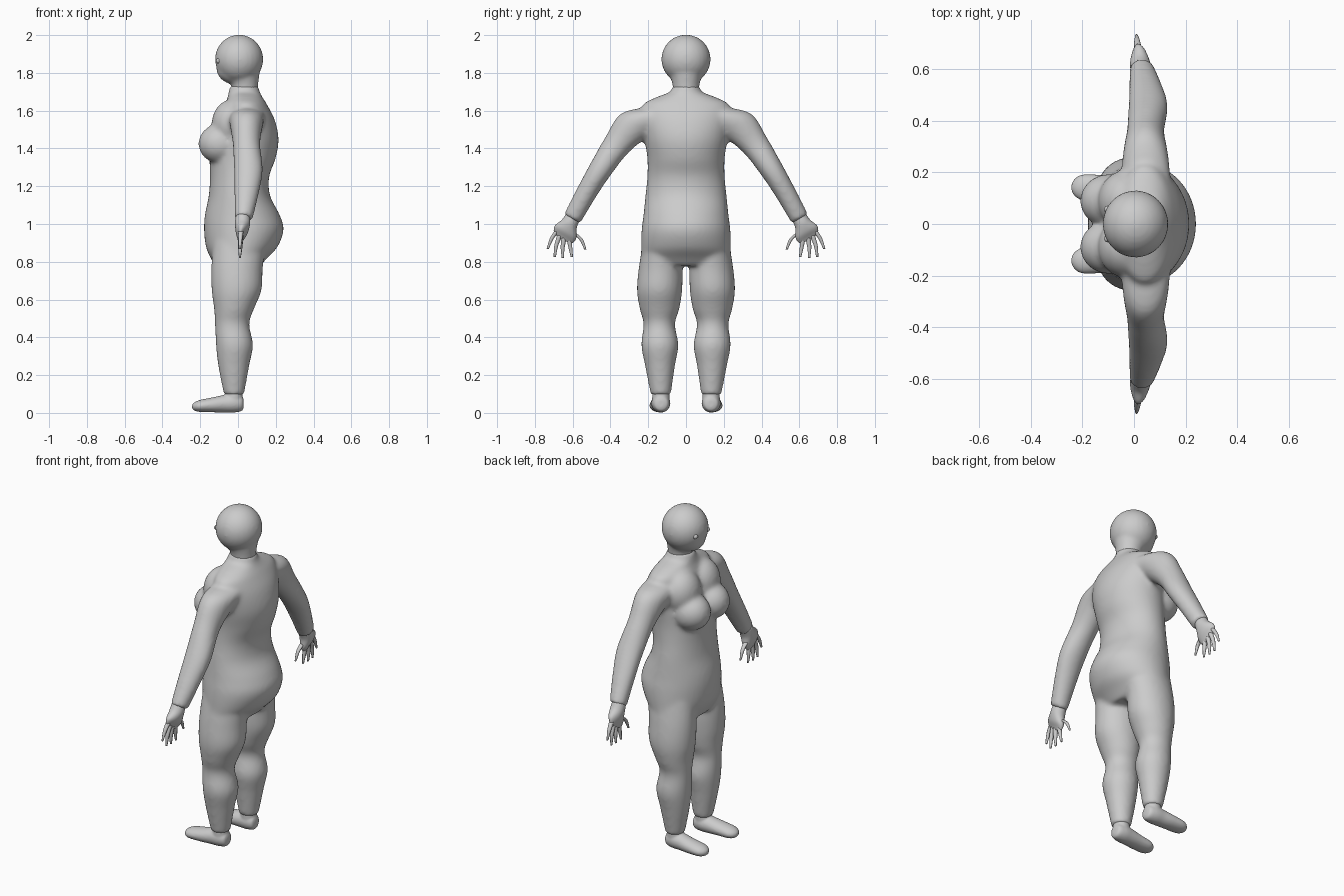
import bpy, bmesh
from math import sin, cos, tau
from mathutils import Vector


def spline(points, steps):
    """Catmull-Rom through the stations (centre x,y,z and two radii)."""
    out = []
    n = len(points)
    for i in range(n - 1):
        a, b, c, d = (points[max(0, min(n - 1, k))] for k in (i - 1, i, i + 1, i + 2))
        for s in range(steps):
            t = s / steps
            out.append([0.5 * (2 * q + (r - p) * t + (2 * p - 5 * q + 4 * r - w) * t * t
                               + (3 * q - p - 3 * r + w) * t ** 3)
                        for p, q, r, w in zip(a, b, c, d)])
    out.append(list(points[-1]))
    return out


def loft(bm, stations, u, v, side=1, sides=24, steps=5):
    """Elliptical tube through stations; side=-1 mirrors it across y."""
    u, v = Vector(u).normalized(), Vector(v).normalized()
    rings = []
    for x, y, z, ru, rv in spline(stations, steps):
        ring = []
        for k in range(sides):
            p = Vector((x, y, z)) + u * ru * cos(tau * k / sides) + v * rv * sin(tau * k / sides)
            p.y *= side
            ring.append(bm.verts.new(p))
        rings.append(ring)
    for a, b in zip(rings, rings[1:]):
        for k in range(sides):
            j = (k + 1) % sides
            bm.faces.new((a[k], a[j], b[j], b[k]))
    bm.faces.new(rings[0])
    bm.faces.new(rings[-1])


def ball(bm, centre, radii):
    made = bmesh.ops.create_uvsphere(bm, u_segments=24, v_segments=16, radius=1)
    for w in made["verts"]:
        w.co = Vector(centre) + Vector(a * b for a, b in zip(w.co, radii))


def finish(bm, name, voxel=None, smooth=0):
    bmesh.ops.recalc_face_normals(bm, faces=bm.faces)
    me = bpy.data.meshes.new(name)
    bm.to_mesh(me)
    bm.free()
    ob = bpy.data.objects.new(name, me)
    bpy.context.collection.objects.link(ob)
    for p in me.polygons:
        p.use_smooth = True
    if voxel:
        m = ob.modifiers.new("Fuse", "REMESH")
        m.mode = "VOXEL"
        m.voxel_size = voxel
        m.use_smooth_shade = True
        m = ob.modifiers.new("Soften", "SMOOTH")
        m.factor = 0.5
        m.iterations = smooth
    return ob


X, Y, Z = (1, 0, 0), (0, 1, 0), (0, 0, 1)
ARM_V = (0, 0.87, 0.5)

# torso: z, front x, back x, half width
torso = [(1.735, -0.04, 0.108, 0.072), (1.70, -0.05, 0.115, 0.085), (1.67, -0.055, 0.13, 0.16),
         (1.63, -0.07, 0.155, 0.23), (1.55, -0.10, 0.195, 0.235), (1.45, -0.13, 0.215, 0.22),
         (1.35, -0.15, 0.20, 0.205), (1.25, -0.148, 0.165, 0.205), (1.15, -0.155, 0.17, 0.215),
         (1.05, -0.175, 0.22, 0.225), (0.97, -0.18, 0.242, 0.235), (0.88, -0.17, 0.21, 0.238),
         (0.82, -0.145, 0.155, 0.235), (0.78, -0.12, 0.12, 0.21)]
leg = [(0.92, -0.13, 0.15, 0.03, 0.225), (0.77, -0.142, 0.132, 0.018, 0.25),
       (0.65, -0.14, 0.125, 0.02, 0.26), (0.55, -0.127, 0.085, 0.035, 0.245),
       (0.47, -0.122, 0.06, 0.058, 0.225), (0.36, -0.117, 0.08, 0.04, 0.237),
       (0.25, -0.105, 0.06, 0.058, 0.217), (0.095, -0.075, 0.032, 0.08, 0.187)]
arm = [(0.05, 0.10, 1.575, 0.10, 0.09), (0.045, 0.25, 1.535, 0.09, 0.105),
       (0.045, 0.36, 1.425, 0.073, 0.076), (0.055, 0.455, 1.285, 0.077, 0.062),
       (0.045, 0.53, 1.16, 0.065, 0.055), (0.03, 0.603, 1.027, 0.048, 0.05)]

# body: torso, bust, arms and legs fused into one skin
bm = bmesh.new()
loft(bm, [((f + b) / 2, 0, z, (b - f) / 2, w) for z, f, b, w in torso], X, Y, sides=40)
for s in (1, -1):
    loft(bm, [((f + b) / 2, (i + o) / 2, z, (b - f) / 2, (o - i) / 2)
              for z, f, b, i, o in leg], X, Y, s)
    loft(bm, arm, X, ARM_V, s)
    ball(bm, (-0.095, 0.09 * s, 1.425), (0.115, 0.105, 0.105))
    ball(bm, (-0.03, 0.09 * s, 1.53), (0.11, 0.12, 0.13))
finish(bm, "body", 0.011, 12)

# head with short neck
bm = bmesh.new()
ball(bm, (0.006, 0, 1.872), (0.128, 0.131, 0.13))
ball(bm, (-0.02, 0, 1.825), (0.095, 0.09, 0.085))
loft(bm, [(0.035, 0, 1.70, 0.07, 0.07), (0.035, 0, 1.74, 0.072, 0.072),
          (0.02, 0, 1.80, 0.095, 0.09)], X, Y)
finish(bm, "head", 0.01, 8)

for s, tag in ((1, "right"), (-1, "left")):
    # eye
    bm = bmesh.new()
    ball(bm, (-0.102, 0.057 * s, 1.864), (0.014, 0.014, 0.014))
    finish(bm, tag + "_eye")

    # foot
    bm = bmesh.new()
    loft(bm, [(0.03, 0.132, 0.05, 0.015, 0.02), (0.02, 0.132, 0.05, 0.038, 0.04),
              (-0.02, 0.133, 0.052, 0.05, 0.05), (-0.07, 0.135, 0.049, 0.05, 0.047),
              (-0.13, 0.14, 0.043, 0.051, 0.04), (-0.20, 0.142, 0.037, 0.05, 0.032),
              (-0.23, 0.142, 0.034, 0.034, 0.022), (-0.243, 0.142, 0.033, 0.012, 0.01)], Y, Z, s)
    loft(bm, [(-0.022, 0.133, 0.04, 0.048, 0.048), (-0.022, 0.133, 0.115, 0.045, 0.045)], X, Y, s)
    finish(bm, tag + "_foot", 0.006, 5)

    # hand: palm and five splayed fingers
    bm = bmesh.new()
    loft(bm, [(0.025, 0.60, 1.035, 0.038, 0.04), (0.024, 0.618, 1.00, 0.04, 0.045),
              (0.02, 0.637, 0.96, 0.032, 0.065), (0.014, 0.648, 0.932, 0.018, 0.06),
              (0.012, 0.652, 0.918, 0.01, 0.045)], X, ARM_V, s)
    for base, mid, tip in (((0.60, 0.955), (0.557, 0.92), (0.533, 0.866)),
                           ((0.62, 0.93), (0.613, 0.88), (0.604, 0.824)),
                           ((0.645, 0.93), (0.653, 0.875), (0.652, 0.82)),
                           ((0.668, 0.94), (0.687, 0.885), (0.695, 0.824)),
                           ((0.685, 0.96), (0.712, 0.92), (0.732, 0.868))):
        loft(bm, [(0.015, *base, 0.014, 0.015), (0.012, *mid, 0.011, 0.011),
                  (0.01, *tip, 0.005, 0.006)], X, Y, s, sides=10)
    finish(bm, tag + "_hand")
